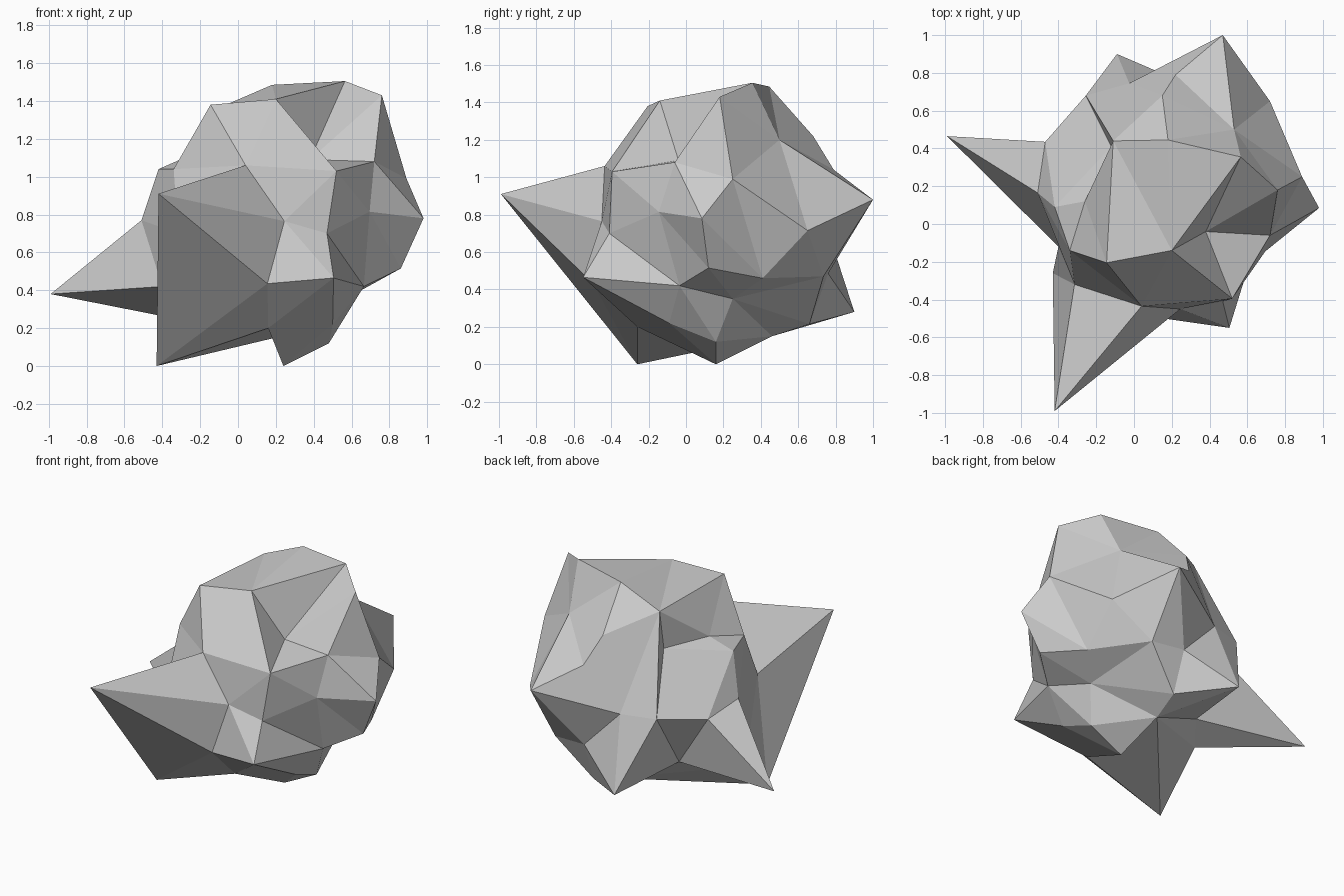
import bpy, bmesh
from mathutils import Vector

if "Cube" in bpy.data.objects:
    bpy.data.objects.remove(bpy.data.objects["Cube"])

CENTRE = Vector((0.1, 0.05, 0.72))

# Key corners of the rock, crown to base
CORNERS = [
    # crown
    (.565, .355, 1.505), (.76, .18, 1.43), (.18, .445, 1.485), (.20, -.14, 1.41),
    (-.145, -.205, 1.38), (-.11, .44, 1.36), (.15, .68, 1.22), (.53, .50, 1.20),
    # shoulders
    (.52, -.395, 1.03), (.04, -.435, 1.06), (.38, -.04, 1.09), (.72, -.06, 1.08),
    (-.34, -.14, 1.04), (-.42, .09, 1.04), (-.12, .41, 1.10), (.22, .79, 1.04),
    (.89, .25, .99), (-.26, .12, 1.11),
    # waist, with the three spikes
    (-.99, .465, .38), (-.42, -.99, .91), (.47, 1.0, .88), (.245, -.45, .765),
    (.47, -.41, .70), (.98, .085, .78), (.695, -.145, .815), (.72, .65, .715),
    (-.47, .435, .72), (-.51, .165, .77), (-.315, -.32, .70), (-.255, .68, .755),
    (-.025, .745, .755),
    # lower body
    (.505, -.55, .465), (.155, -.5, .435), (.86, .12, .515), (.665, -.035, .42),
    (.47, .735, .47), (.235, .76, .485), (-.40, -.12, .42), (.56, .25, .35),
    (-.2, .36, .33), (-.09, .90, .28), (.72, .41, .46),
    # base, two feet with a hollow between
    (.50, -.09, .22), (.235, .66, .215), (-.33, .19, .25), (.48, .16, .12),
    (.24, .16, 0), (-.43, -.26, 0), (.16, -.26, .20), (.20, .46, .15),
]

# Ridges that must run between two corners
RIDGES = [(19, 47), (28, 9), (9, 21), (5, 29), (5, 30), (48, 49), (44, 49)]


def crosses(e, a, b):
    """Does an edge on the unit ball cross the arc from a to b?"""
    if a in e.verts or b in e.verts:
        return False
    p, q, s, t = e.verts[0].co, e.verts[1].co, a.co, b.co
    n, m = s.cross(t), p.cross(q)
    return p.dot(n) * q.dot(n) < 0 and s.dot(m) * t.dot(m) < 0 and (p + q).dot(s + t) > 0


def add_ridge(bm, a, b):
    """Turn the edges lying across a-b until one joins them."""
    for step in range(12):
        hits = [e for e in bm.edges if crosses(e, a, b)]
        if not hits:
            return
        for e in hits:
            far = [v for f in e.link_faces for v in f.verts if v not in e.verts]
            if len(far) == 2 and (a in far or b in far):
                n = far[0].co.cross(far[1].co)
                if e.verts[0].co.dot(n) * e.verts[1].co.dot(n) < 0:
                    bmesh.utils.edge_rotate(e)
                    break


# Wrap a skin around the directions, then push each corner out to its place
bm = bmesh.new()
verts = [bm.verts.new((Vector(c) - CENTRE).normalized()) for c in CORNERS]
bmesh.ops.convex_hull(bm, input=verts)
for a, b in RIDGES:
    add_ridge(bm, verts[a], verts[b])
for v, c in zip(verts, CORNERS):
    v.co = c
bmesh.ops.recalc_face_normals(bm, faces=bm.faces)

mesh = bpy.data.meshes.new("rock")
bm.to_mesh(mesh)
bm.free()
rock = bpy.data.objects.new("rock", mesh)
bpy.context.collection.objects.link(rock)
